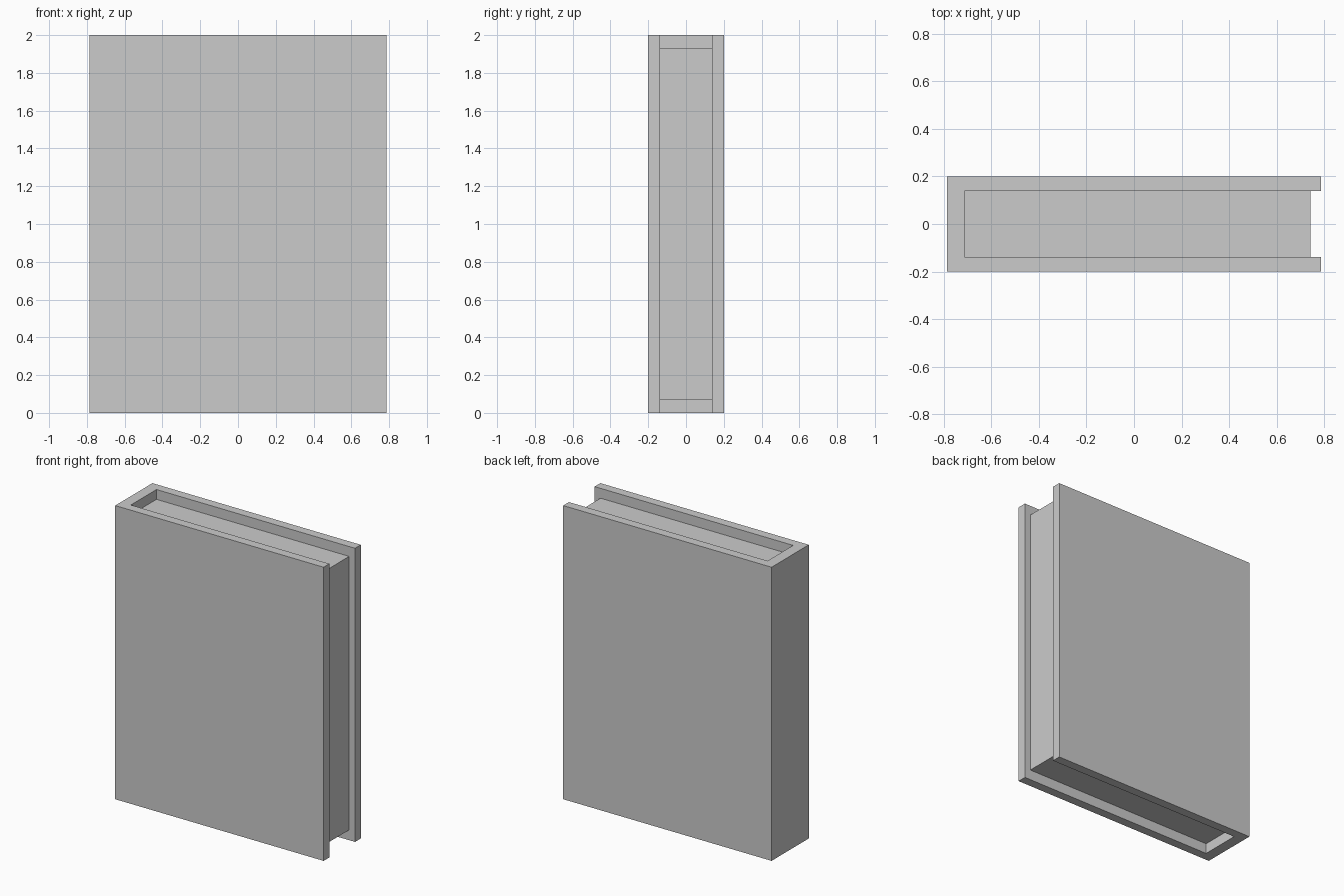
import bpy, bmesh

if "Cube" in bpy.data.objects:
    bpy.data.objects.remove(bpy.data.objects["Cube"])


def extrude_outline(name, outline, z0, z1):
    """Extrude a flat xy outline (counter-clockwise) from z0 to z1."""
    bm = bmesh.new()
    face = bm.faces.new([bm.verts.new((x, y, z0)) for x, y in outline])
    result = bmesh.ops.extrude_face_region(bm, geom=[face], use_keep_orig=True)
    top = [v for v in result["geom"] if isinstance(v, bmesh.types.BMVert)]
    bmesh.ops.translate(bm, verts=top, vec=(0, 0, z1 - z0))
    bmesh.ops.recalc_face_normals(bm, faces=bm.faces)
    mesh = bpy.data.meshes.new(name)
    bm.to_mesh(mesh)
    bm.free()
    obj = bpy.data.objects.new(name, mesh)
    bpy.context.collection.objects.link(obj)
    return obj


HALF_W, HALF_D = 0.785, 0.2      # outer half width and half depth
SPINE_X, INNER_Y = -0.711, 0.138  # inner faces of spine and boards
PAGE_X = 0.741                    # fore edge of the pages

# Cover: spine and both boards as one U-shaped section
extrude_outline("book_cover", [
    (-HALF_W, -HALF_D), (HALF_W, -HALF_D), (HALF_W, -INNER_Y),
    (SPINE_X, -INNER_Y), (SPINE_X, INNER_Y), (HALF_W, INNER_Y),
    (HALF_W, HALF_D), (-HALF_W, HALF_D)], 0, 2)

# Page block, set back from the cover edges
extrude_outline("page_block", [
    (SPINE_X, -INNER_Y), (PAGE_X, -INNER_Y),
    (PAGE_X, INNER_Y), (SPINE_X, INNER_Y)], 0.07, 1.933)
